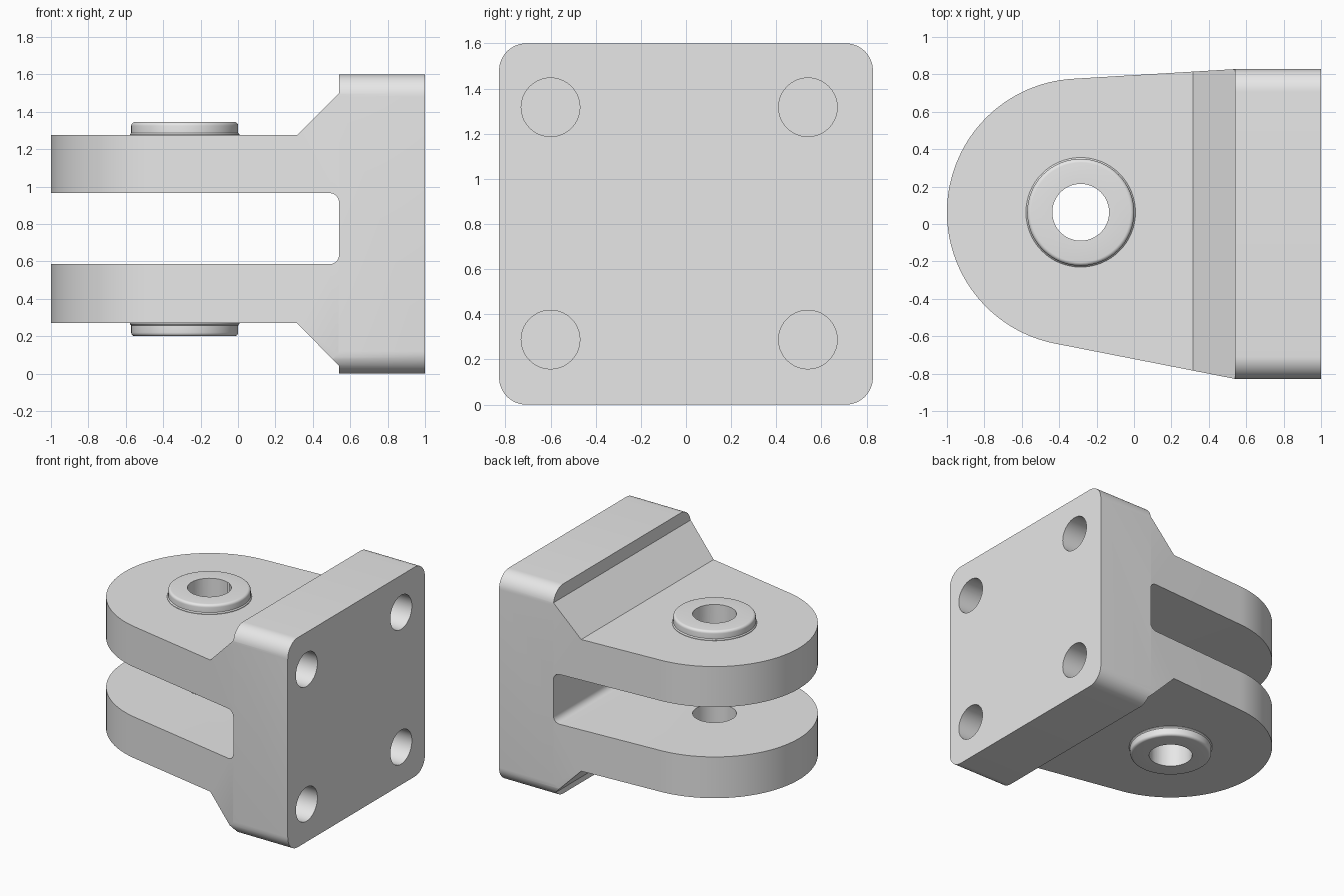
import bpy, bmesh
from math import sin, cos, pi, atan2, acos, hypot
from mathutils import Vector, Matrix

cube = bpy.data.objects.get("Cube")
if cube:
    bpy.data.objects.remove(cube)

grey = bpy.data.materials.new("plain grey")
grey.use_nodes = True
grey.diffuse_color = (0.8, 0.8, 0.8, 1)
grey.node_tree.nodes["Principled BSDF"].inputs["Base Color"].default_value = (0.8, 0.8, 0.8, 1)

PIN = Vector((-0.285, 0.0625))      # pin axis in plan
EAR_R, PIN_R, BOLT_R = 0.715, 0.152, 0.13
STEP_X, HALF_W = 0.54, 0.828


def finish(name, bm):
    bmesh.ops.recalc_face_normals(bm, faces=bm.faces)
    mesh = bpy.data.meshes.new(name)
    bm.to_mesh(mesh)
    bm.free()
    mesh.materials.append(grey)
    obj = bpy.data.objects.new(name, mesh)
    bpy.context.collection.objects.link(obj)
    return obj


def prism(name, points, place, start, end):
    """Extrude a 2D outline; place(u, v, w) maps it into space."""
    bm = bmesh.new()
    face = bm.faces.new([bm.verts.new(place(u, v, start)) for u, v in points])
    new = bmesh.ops.extrude_face_region(bm, geom=[face])["geom"]
    shift = Vector(place(0, 0, end)) - Vector(place(0, 0, start))
    bmesh.ops.translate(bm, vec=shift, verts=[v for v in new if isinstance(v, bmesh.types.BMVert)])
    return finish(name, bm)


def arc(cx, cy, r, a0, a1, n):
    return [(cx + r * cos(a0 + (a1 - a0) * i / n), cy + r * sin(a0 + (a1 - a0) * i / n))
            for i in range(n + 1)]


def along_x(u, v, w):
    return (w, u, v)


def along_y(u, v, w):
    return (u, w, v)


def along_z(u, v, w):
    return (u, v, w)


def combine(body, other, operation):
    mod = body.modifiers.new(operation, "BOOLEAN")
    mod.operation, mod.object, mod.solver = operation, other, "EXACT"
    bpy.context.view_layer.objects.active = body
    bpy.ops.object.modifier_apply(modifier=mod.name)
    bpy.data.objects.remove(other)


# Base plate section: rounded rectangle swept through the whole length
r = 0.12
corners = [(HALF_W - r, 1.6 - r), (r - HALF_W, 1.6 - r), (r - HALF_W, r), (HALF_W - r, r)]
section = []
for i, (y, z) in enumerate(corners):
    section += arc(y, z, r, i * pi / 2, (i + 1) * pi / 2, 12)
body = prism("clevis_bracket", section, along_x, -1.3, 1.2)

# Side profile: two ears, sloped gussets, filleted slot
f = 0.05
profile = [(-1.2, 0.27), (0.315, 0.27), (STEP_X, 0.042), (STEP_X, -0.1), (1, -0.1),
           (1, 1.7), (STEP_X, 1.7), (STEP_X, 1.5), (0.315, 1.275), (-1.2, 1.275), (-1.2, 0.965)]
profile += arc(STEP_X - f, 0.965 - f, f, pi / 2, 0, 8)
profile += arc(STEP_X - f, 0.585 + f, f, 0, -pi / 2, 8)
profile += [(-1.2, 0.585)]
combine(body, prism("side_profile", profile, along_y, -1, 1), "INTERSECT")


# Plan outline: round nose with tangent sides running to the plate
def tangent_angle(side):
    dx, dy = STEP_X - PIN.x, side * HALF_W - PIN.y
    return atan2(dy, dx) + side * acos(EAR_R / hypot(dx, dy))


def flare(side):
    a = tangent_angle(side)
    t = PIN + EAR_R * Vector((cos(a), sin(a)))
    corner = Vector((STEP_X, side * HALF_W))
    end = corner + 0.02 * (corner - t).normalized()
    return [(end.x, end.y), (0.58, side * 0.95), (1.2, side * 0.95)]


plan = arc(PIN.x, PIN.y, EAR_R, tangent_angle(1), tangent_angle(-1) + 2 * pi, 64)
plan += flare(-1) + flare(1)[::-1]
combine(body, prism("plan_outline", plan, along_z, -0.2, 1.8), "INTERSECT")


# Raised bosses on the outer ear faces
def boss(name, z, side):
    rim = [(0, -0.05), (0.293, -0.05), (0.293, 0.004), (0.286, 0.012)]
    rim += arc(0.266, 0.05, 0.02, 0, pi / 2, 5) + [(0, 0.07)]
    bm = bmesh.new()
    verts = [bm.verts.new((x, 0, h * side)) for x, h in rim]
    edges = [bm.edges.new(pair) for pair in zip(verts, verts[1:])]
    bmesh.ops.spin(bm, geom=verts + edges, axis=(0, 0, 1), cent=(0, 0, 0),
                   angle=2 * pi, steps=64)
    bmesh.ops.remove_doubles(bm, verts=bm.verts, dist=1e-4)
    bmesh.ops.translate(bm, vec=(PIN.x, PIN.y, z), verts=bm.verts)
    return finish(name, bm)


combine(body, boss("upper_boss", 1.275, 1), "UNION")
combine(body, boss("lower_boss", 0.27, -1), "UNION")

# Pin hole through both ears
hole = arc(PIN.x, PIN.y, PIN_R, 0, 2 * pi, 48)[:-1]
combine(body, prism("pin_hole", hole, along_z, -0.2, 1.8), "DIFFERENCE")

# Four blind bolt holes in the mounting face
for y in (-0.6, 0.54):
    for z in (0.288, 1.317):
        hole = arc(y, z, BOLT_R, 0, 2 * pi, 40)[:-1]
        combine(body, prism("bolt_hole", hole, along_x, 0.6, 1.2), "DIFFERENCE")

# Smooth the curved surfaces, keep the machined edges crisp
bpy.ops.object.select_all(action="DESELECT")
body.select_set(True)
bpy.context.view_layer.objects.active = body
bpy.ops.object.shade_smooth_by_angle(angle=pi / 6)
